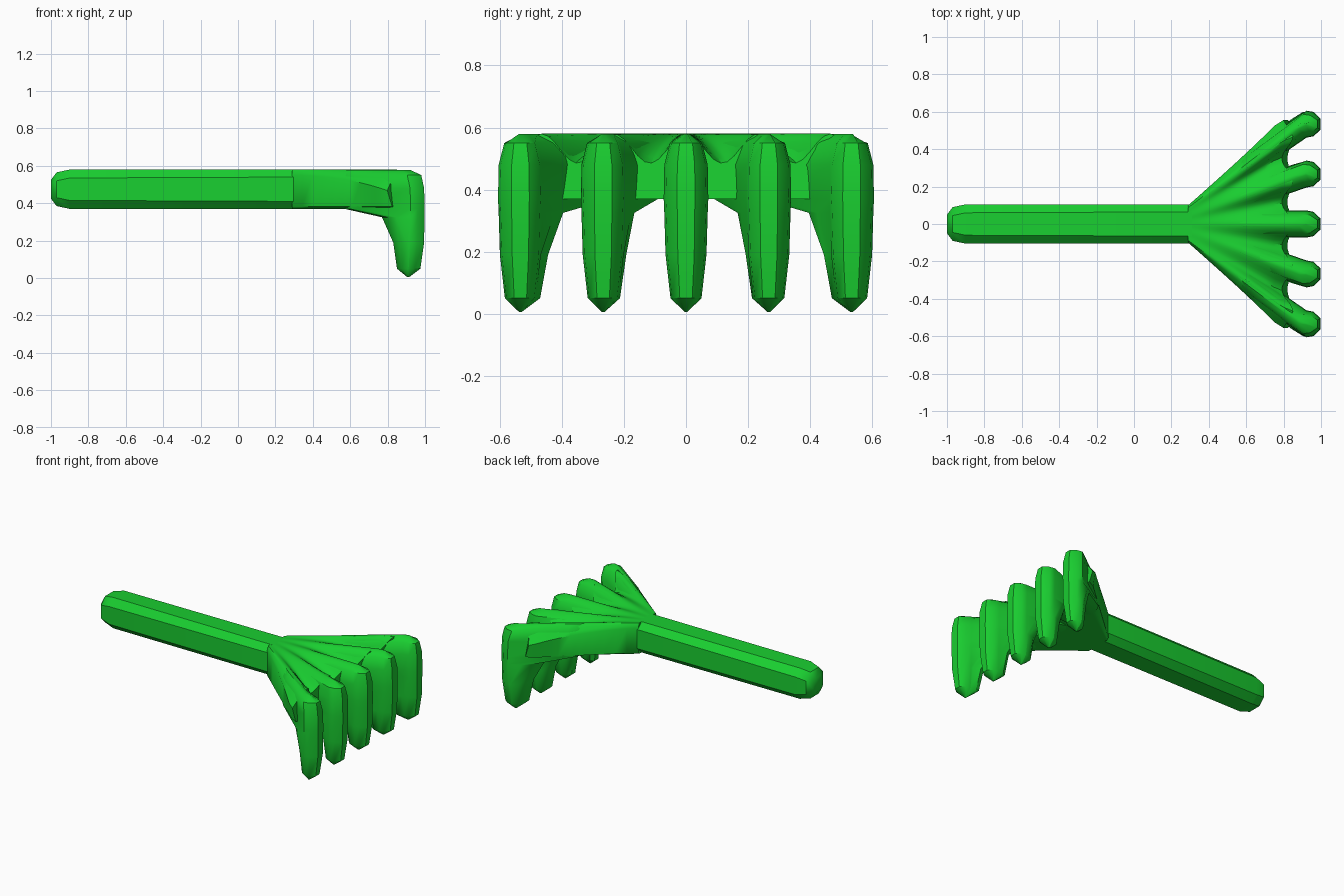
import bpy, bmesh, math

if "Cube" in bpy.data.objects:
    bpy.data.objects.remove(bpy.data.objects["Cube"])

green = bpy.data.materials.new("green plastic")
green.diffuse_color = (0.01, 0.62, 0.03, 1)
green.use_nodes = True
green.node_tree.nodes["Principled BSDF"].inputs["Base Color"].default_value = green.diffuse_color


def loft(name, rings):
    """Skin closed rings of equal length and cap both ends."""
    bm = bmesh.new()
    loops = [[bm.verts.new(p) for p in r] for r in rings]
    n = len(loops[0])
    for a, b in zip(loops, loops[1:]):
        for i in range(n):
            j = (i + 1) % n
            bm.faces.new((a[i], a[j], b[j], b[i]))
    bm.faces.new(loops[0])
    bm.faces.new(loops[-1])
    bmesh.ops.recalc_face_normals(bm, faces=bm.faces)
    me = bpy.data.meshes.new(name)
    bm.to_mesh(me)
    bm.free()
    ob = bpy.data.objects.new(name, me)
    bpy.context.collection.objects.link(ob)
    me.materials.append(green)
    bpy.ops.object.select_all(action='DESELECT')
    ob.select_set(True)
    bpy.context.view_layer.objects.active = ob
    bpy.ops.object.shade_smooth_by_angle(angle=math.radians(40))
    return ob


# handle: chamfered square bar with a rounded end
def bar_ring(x, h, c):
    k = h - c
    pts = [(h, -k), (h, k), (k, h), (-k, h), (-h, k), (-h, -k), (-k, -h), (k, -h)]
    return [(x, y, 0.475 + z) for y, z in pts]


loft("handle", [bar_ring(-1.0, 0.05, 0.025), bar_ring(-0.97, 0.09, 0.045),
                bar_ring(-0.9, 0.105, 0.045), bar_ring(0.31, 0.105, 0.04)])

# fan: plate spreading from the neck, with grooves deepening between the fingers
COLS, ROWS = 50, 10


def fan_ring(t):
    top, bottom = [], []
    for i in range(COLS + 1):
        u = -1 + 2 * i / COLS
        valley = (1 - math.cos(2 * math.pi * u / 0.42)) / 2
        x = 0.29 + t * (0.56 - 0.03 * valley)
        y = u * (0.1 + 0.455 * min(1, t * 1.04))
        edge = max(0, abs(u) - 0.9) / 0.1
        top.append((x - 0.03 * valley * t ** 3, y, 0.58 - 0.095 * valley * t * t - 0.03 * edge))
        bottom.append((x, y, 0.37 + 0.012 * edge))
    return top + bottom[::-1]


loft("fan", [fan_ring(i / ROWS) for i in range(ROWS + 1)])

# tines: fingers that lean back into the fan and point straight down
# (z, back x, front x, half width)
LEVELS = [(0.005, 0.905, 0.915, 0.004), (0.05, 0.85, 0.975, 0.05),
          (0.19, 0.83, 0.995, 0.066), (0.325, 0.77, 0.997, 0.07),
          (0.37, 0.57, 0.998, 0.072), (0.48, 0.55, 0.995, 0.07),
          (0.55, 0.55, 0.98, 0.052), (0.579, 0.55, 0.92, 0.012)]


def tine_ring(cy, slope, z, x0, x1, w):
    r = min(0.075, (x1 - x0) / 2)
    pts = [(x1, -0.4 * w), (x1, 0.4 * w), (x1 - 0.5 * r, 0.9 * w), (x1 - r, w), (x0 + r, w),
           (x0 + 0.4 * r, 0.9 * w), (x0, 0.4 * w), (x0, -0.4 * w), (x0 + 0.4 * r, -0.9 * w),
           (x0 + r, -w), (x1 - r, -w), (x1 - 0.5 * r, -0.9 * w)]
    return [(x, cy + y + slope * min(0, x - 0.9), z) for x, y in pts]


for k in range(-2, 3):
    cy = 0.267 * k
    slope = 0.375 * k
    loft(f"tine_{k + 3}", [tine_ring(cy, slope, *lv) for lv in LEVELS])
